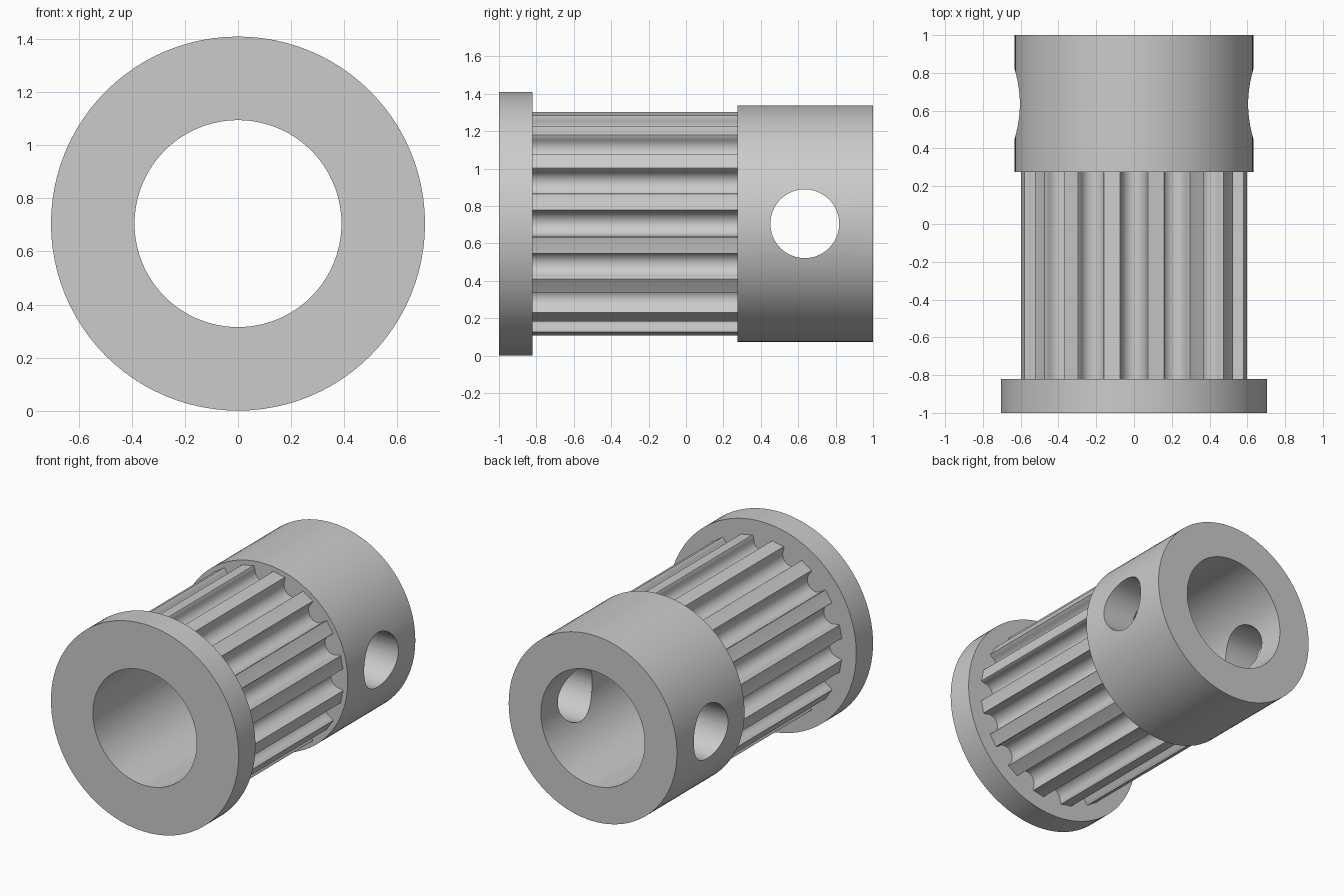
import bpy, bmesh, math

cube = bpy.data.objects.get("Cube")
if cube:
    bpy.data.objects.remove(cube, do_unlink=True)

AXIS_Z = 0.705        # height of the bore axis
BORE = 0.39
FLANGE_R, TOOTH_R, HUB_R = 0.705, 0.597, 0.632
TEETH = 16
SEGMENTS = 96

metal = bpy.data.materials.new("grey metal")
metal.use_nodes = True
grey = (0.6, 0.6, 0.6, 1)
metal.diffuse_color = grey
metal.node_tree.nodes["Principled BSDF"].inputs["Base Color"].default_value = grey


def circle(radius):
    step = math.tau / SEGMENTS
    return [(radius, i * step) for i in range(SEGMENTS)]


def toothed_outline():
    """Polar outline with a round-bottomed groove centred on each pitch step."""
    groove_r, centre = 0.066, TOOTH_R - 0.027
    groove = [(-0.074, TOOTH_R), (-0.0695, TOOTH_R - 0.008)]
    for i in range(13):
        a = math.pi * i / 12
        groove.append((-groove_r * math.cos(a), centre - groove_r * math.sin(a)))
    groove += [(-x, r) for x, r in reversed(groove[:2])]
    outline = []
    pitch = math.tau / TEETH
    for t in range(TEETH):
        outline += [(math.hypot(x, r), t * pitch + math.atan2(x, r)) for x, r in groove]
        # rounded land between two grooves
        outline += [(TOOTH_R + 0.002, (t + k) * pitch) for k in (0.42, 0.5, 0.58)]
    return outline


def tube(name, outline, y0, y1):
    """Extrude a polar outline along y, with the round bore through it."""
    bm = bmesh.new()

    def loop(points, y):
        return [bm.verts.new((r * math.sin(a), y, AXIS_Z + r * math.cos(a)))
                for r, a in points]

    inner = [(BORE, a) for _, a in outline]
    loops = [loop(outline, y0), loop(outline, y1), loop(inner, y1), loop(inner, y0)]
    n = len(outline)
    for k in range(4):
        a, b = loops[k], loops[(k + 1) % 4]
        for i in range(n):
            j = (i + 1) % n
            bm.faces.new((a[i], a[j], b[j], b[i]))
    bmesh.ops.recalc_face_normals(bm, faces=bm.faces)
    mesh = bpy.data.meshes.new(name)
    bm.to_mesh(mesh)
    bm.free()
    mesh.materials.append(metal)
    obj = bpy.data.objects.new(name, mesh)
    bpy.context.collection.objects.link(obj)
    return obj


def select(obj):
    bpy.ops.object.select_all(action='DESELECT')
    obj.select_set(True)
    bpy.context.view_layer.objects.active = obj


# Front flange, toothed barrel and rear hub
flange = tube("front_flange", circle(FLANGE_R), -1, -0.82)
barrel = tube("toothed_barrel", toothed_outline(), -0.82, 0.275)
hub = tube("rear_hub", circle(HUB_R), 0.275, 1)

# Set-screw hole straight across the hub
bpy.ops.mesh.primitive_cylinder_add(vertices=48, radius=0.184, depth=2,
                                    location=(0, 0.635, AXIS_Z),
                                    rotation=(0, math.pi / 2, 0))
cutter = bpy.context.object
cutter.name = "screw_hole_cutter"
cutter.hide_render = True
cutter.data.materials.append(metal)
select(hub)
cut = hub.modifiers.new("screw_holes", 'BOOLEAN')
cut.operation = 'DIFFERENCE'
cut.solver = 'EXACT'
cut.object = cutter
bpy.ops.object.modifier_apply(modifier=cut.name)
bpy.data.objects.remove(cutter, do_unlink=True)

for part in (flange, barrel, hub):
    select(part)
    bpy.ops.object.shade_smooth_by_angle(angle=math.radians(30))
